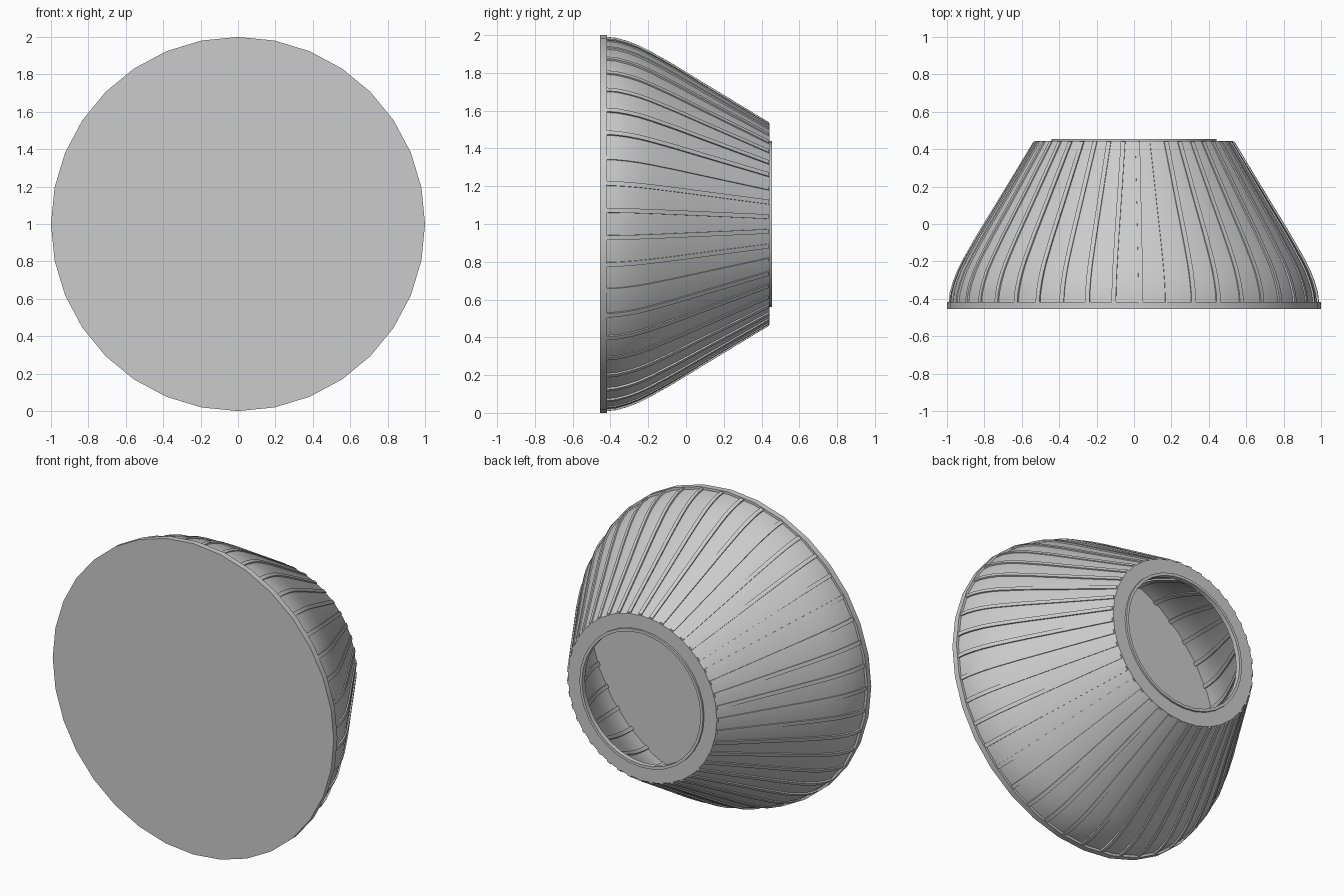
import bpy, bmesh, math
from mathutils import Vector

cube = bpy.data.objects.get("Cube")
if cube:
    bpy.data.objects.remove(cube)

# Single plain colour
grey = bpy.data.materials.new("plain_grey")
grey.use_nodes = True
grey.diffuse_color = (0.6, 0.6, 0.6, 1)
grey.node_tree.nodes["Principled BSDF"].inputs["Base Color"].default_value = (0.6, 0.6, 0.6, 1)

SIDES = 32
RIBS = 43
# Shell outline as (y, radius), front to back
OUTLINE = [(-0.42, 0.985), (-0.37, 0.98), (-0.31, 0.963), (-0.25, 0.94), (-0.19, 0.91),
           (-0.13, 0.876), (-0.06, 0.836), (0.1, 0.738), (0.27, 0.635), (0.44, 0.532)]


def around(y, radius, angle):
    """Point on a circle about the model's front-back axis."""
    return Vector((radius * math.cos(angle), y, 1 + radius * math.sin(angle)))


def finish(name, bm, smooth=True):
    bmesh.ops.recalc_face_normals(bm, faces=bm.faces)
    mesh = bpy.data.meshes.new(name)
    bm.to_mesh(mesh)
    bm.free()
    obj = bpy.data.objects.new(name, mesh)
    bpy.context.collection.objects.link(obj)
    mesh.materials.append(grey)
    if smooth:
        bpy.ops.object.select_all(action="DESELECT")
        obj.select_set(True)
        bpy.context.view_layer.objects.active = obj
        bpy.ops.object.shade_smooth_by_angle(angle=math.radians(30))
    return obj


def lathe(name, profile, closed=False, caps=False):
    """Spin a (y, radius) profile around the front-back axis."""
    bm = bmesh.new()
    rings = [[bm.verts.new(around(y, r, math.tau * i / SIDES)) for i in range(SIDES)]
             for y, r in profile]
    pairs = list(zip(rings, rings[1:]))
    if closed:
        pairs.append((rings[-1], rings[0]))
    for a, b in pairs:
        for i in range(SIDES):
            j = (i + 1) % SIDES
            bm.faces.new((a[i], a[j], b[j], b[i]))
    if caps:
        bm.faces.new(rings[0])
        bm.faces.new(rings[-1])
    return finish(name, bm)


# Front disc, thin hollow shell, back ring and its raised lip
lathe("front_disc", [(-0.455, 1.0), (-0.418, 1.0)], caps=True)
lathe("shell", OUTLINE)
lathe("back_ring", [(0.428, 0.535), (0.443, 0.53), (0.443, 0.43), (0.428, 0.43)], closed=True)
lathe("back_lip", [(0.425, 0.44), (0.455, 0.44), (0.455, 0.422), (0.425, 0.422)], closed=True)

# Slim ribs running front to back, showing on both sides of the shell
bm = bmesh.new()
HALF_WIDTH = 0.012
for k in range(RIBS):
    angle = math.tau * (k + 0.5) / RIBS
    sideways = Vector((-math.sin(angle), 0, math.cos(angle))) * HALF_WIDTH
    sections = []
    for y, r in OUTLINE:
        inner, outer = around(y, r - 0.014, angle), around(y, r + 0.006, angle)
        corners = (inner - sideways, outer - sideways, outer + sideways, inner + sideways)
        sections.append([bm.verts.new(c) for c in corners])
    for a, b in zip(sections, sections[1:]):
        for i in range(4):
            j = (i + 1) % 4
            bm.faces.new((a[i], a[j], b[j], b[i]))
    bm.faces.new(sections[0])
    bm.faces.new(sections[-1])
finish("ribs", bm)
